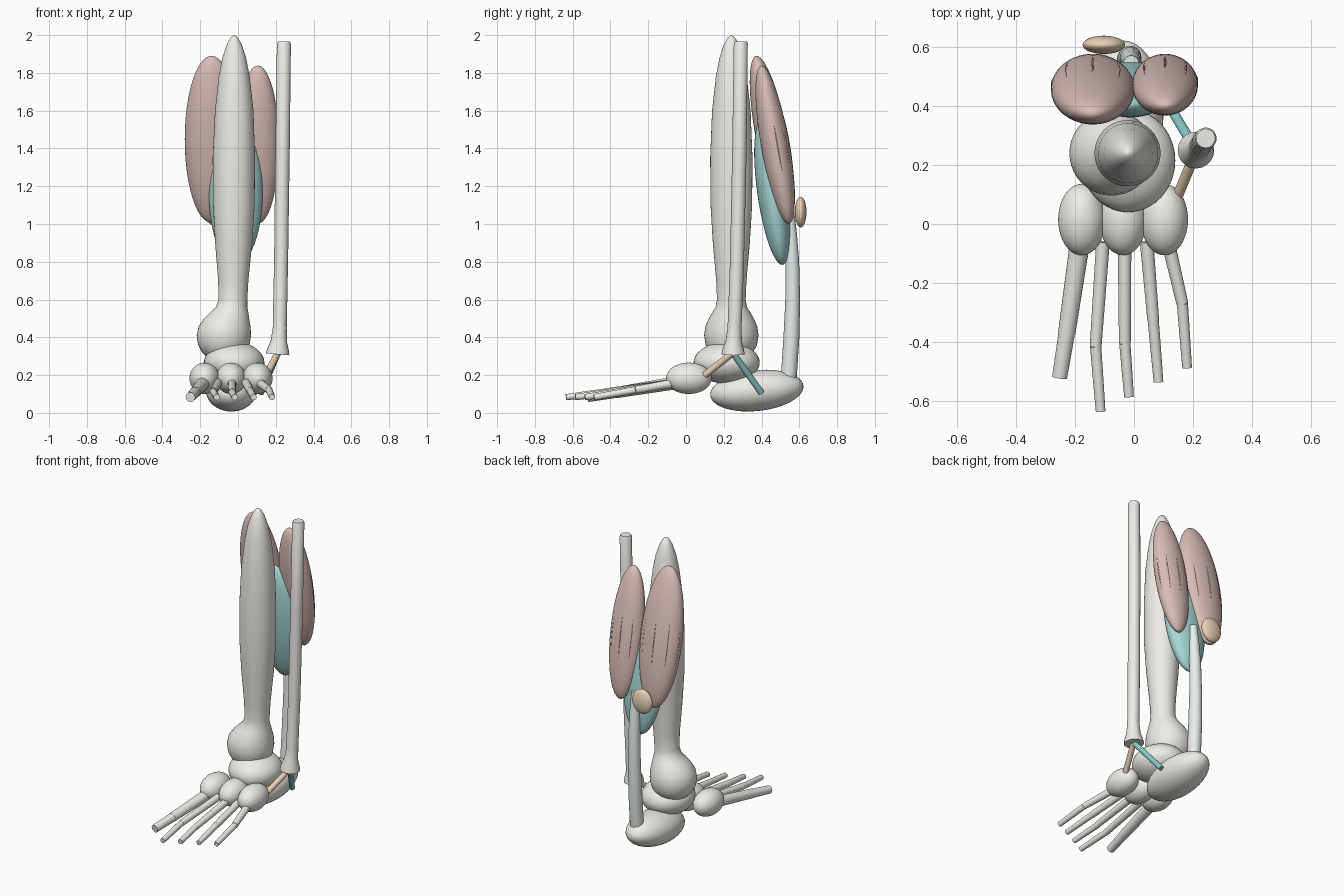
import bpy, bmesh, math
from mathutils import Vector, Matrix

if "Cube" in bpy.data.objects:
    bpy.data.objects.remove(bpy.data.objects["Cube"])


def material(name, rgb):
    m = bpy.data.materials.new(name)
    m.diffuse_color = (*rgb, 1)
    m.use_nodes = True
    m.node_tree.nodes["Principled BSDF"].inputs["Base Color"].default_value = m.diffuse_color
    return m


BONE = material("bone", (0.86, 0.84, 0.79))
MUSCLE = material("muscle", (0.69, 0.50, 0.46))
DEEP = material("deep_muscle", (0.38, 0.68, 0.67))
TENDON = material("tendon", (0.80, 0.86, 0.84))
TAN = material("tan", (0.82, 0.64, 0.46))
TEAL = material("teal", (0.25, 0.56, 0.56))


def finish(bm, name, mat):
    bmesh.ops.recalc_face_normals(bm, faces=bm.faces)
    me = bpy.data.meshes.new(name)
    bm.to_mesh(me)
    bm.free()
    ob = bpy.data.objects.new(name, me)
    bpy.context.collection.objects.link(ob)
    me.materials.append(mat)
    bpy.context.view_layer.objects.active = ob
    ob.select_set(True)
    bpy.ops.object.shade_smooth_by_angle(angle=math.radians(40))
    ob.select_set(False)
    return ob


def ellipsoid(name, c, r, mat, tilt=0):
    """Ellipsoid rotated about x by tilt degrees."""
    bm = bmesh.new()
    bmesh.ops.create_uvsphere(bm, u_segments=40, v_segments=24, radius=1)
    m = Matrix.Translation(c) @ Matrix.Rotation(math.radians(tilt), 4, 'X') @ Matrix.Diagonal((*r, 1))
    bm.transform(m)
    finish(bm, name, mat)
    return m


def add_tube(bm, pts, radii, n=20):
    """Loft round sections along a path, with flat end caps."""
    pts = [Vector(p) for p in pts]
    rings = []
    for i, (p, r) in enumerate(zip(pts, radii)):
        d = (pts[min(i + 1, len(pts) - 1)] - pts[max(i - 1, 0)]).normalized()
        u = d.cross(Vector((0, 1, 0) if abs(d.y) < 0.7 else (1, 0, 0))).normalized()
        v = d.cross(u)
        rings.append([bm.verts.new(p + r * (math.cos(2 * math.pi * k / n) * u
                      + math.sin(2 * math.pi * k / n) * v)) for k in range(n)])
    for a, b in zip(rings, rings[1:]):
        for k in range(n):
            bm.faces.new((a[k], a[(k + 1) % n], b[(k + 1) % n], b[k]))
    bm.faces.new(rings[0])
    bm.faces.new(rings[-1])


def tube(name, pts, radii, mat):
    bm = bmesh.new()
    add_tube(bm, pts, radii)
    return finish(bm, name, mat)


# Shin bone: horizontal sections (z, centre x, radius) ending in the inner ankle bulge
sections = [(2.0, -.02, .003), (1.985, -.02, .021), (1.95, -.02, .040), (1.88, -.02, .063),
            (1.78, -.02, .082), (1.6, -.02, .102), (1.35, -.022, .112), (1.1, -.022, .110),
            (.9, -.023, .098), (.7, -.025, .080), (.6, -.027, .076), (.56, -.034, .083),
            (.53, -.047, .102), (.5, -.060, .119), (.46, -.071, .137), (.41, -.075, .144),
            (.36, -.075, .136), (.32, -.075, .115), (.29, -.075, .082), (.27, -.075, .02)]
bm = bmesh.new()
rings = []
for z, x, r in sections:
    rings.append([bm.verts.new((x + r * math.cos(k * math.pi / 20),
                                .24 + r * math.sin(k * math.pi / 20), z)) for k in range(40)])
for a, b in zip(rings, rings[1:]):
    for k in range(40):
        bm.faces.new((a[k], a[(k + 1) % 40], b[(k + 1) % 40], b[k]))
bm.faces.new(rings[0])
bm.faces.new(rings[-1])
finish(bm, "shin_bone", BONE)

# Outer leg bone with flared lower end
tube("outer_leg_bone",
     [(.243, .29, 1.965), (.243, .29, 1.955), (.236, .283, 1.4), (.228, .27, .8), (.221, .257, .45),
      (.216, .253, .38), (.212, .25, .335), (.21, .25, .31)],
     [.032, .037, .038, .037, .037, .043, .057, .062], BONE)

# Ankle, heel and midfoot bones
ellipsoid("ankle_bone", (-.02, .215, .265), (.16, .175, .11), BONE)
ellipsoid("heel_bone", (-.035, .375, .118), (.135, .248, .108), BONE, 6)
for i in range(3):
    ellipsoid(f"midfoot_bone_{i + 1}", (-.177 + .14 * i, .015, .183), (.08, .121, .083), BONE)

# Toes: start x, knuckle (x, y), tip (x, y), radius, number of phalanges
toes = [(-.183, (-.228, -.37), (-.252, -.52), .031, 2),
        (-.105, (-.130, -.415), (-.113, -.635), .021, 3),
        (-.032, (-.031, -.405), (-.017, -.585), .021, 3),
        (.043, (.065, -.325), (.083, -.535), .021, 3),
        (.115, (.164, -.27), (.180, -.487), .021, 3)]
for t, (x0, k, e, r, n) in enumerate(toes):
    s = Vector((x0, -.06, .158))
    tip = Vector((*e, .083))
    f = (k[1] + .06) / (e[1] + .06)
    knuckle = Vector((*k, .158 - .075 * f))
    tube(f"metatarsal_{t + 1}", [s, knuckle], [r * 1.1, r * .95], BONE)
    cuts = [0, .58, 1] if n == 2 else [0, .43, .73, 1]
    for j in range(n):
        a, b = knuckle.lerp(tip, cuts[j]), knuckle.lerp(tip, cuts[j + 1])
        tube(f"toe_{t + 1}_phalanx_{j + 1}", [a, b],
             [r * (.9 - .04 * j), r * (.86 - .04 * j)], BONE)

# Ankle ligaments
tube("front_ligament", [(.21, .245, .315), (.15, .10, .20)], [.018, .018], TAN)
tube("rear_ligament", [(.21, .25, .315), (.12, .40, .105)], [.017, .017], TEAL)

# Calf muscles with fine fibre strands set flush in the surface
ellipsoid("deep_calf", (-.012, .457, 1.17), (.143, .08, .39), DEEP, 8)
calf = {"inner": ((-.14, .457, 1.448), (.142, .085, .45), 11),
        "outer": ((.105, .472, 1.42), (.112, .075, .425), 10)}
for side, (c, r, tilt) in calf.items():
    m = ellipsoid(f"{side}_calf", c, r, MUSCLE, tilt)
    bm = bmesh.new()
    for deg in (10, 50, 90, 130, 170):
        a = math.radians(deg)
        path = []
        for i in range(7):
            h = -.35 + .1 * i
            w = math.sqrt(1 - h * h) * .985
            path.append(m @ Vector((w * math.cos(a), w * math.sin(a), h)))
        add_tube(bm, path, [.002, .003, .004, .004, .004, .003, .002], 6)
    finish(bm, f"{side}_calf_fibres", MUSCLE)

# Heel tendon and the small pad behind the calf
tube("heel_tendon", [(-.01, .545, 1.08), (-.01, .555, .95), (-.012, .563, .8), (-.014, .565, .6),
                     (-.016, .558, .4), (-.018, .545, .2), (-.02, .54, .15)],
     [.026, .032, .036, .039, .042, .042, .04], TENDON)
ellipsoid("calf_pad", (-.102, .607, 1.063), (.072, .031, .081), TAN)
